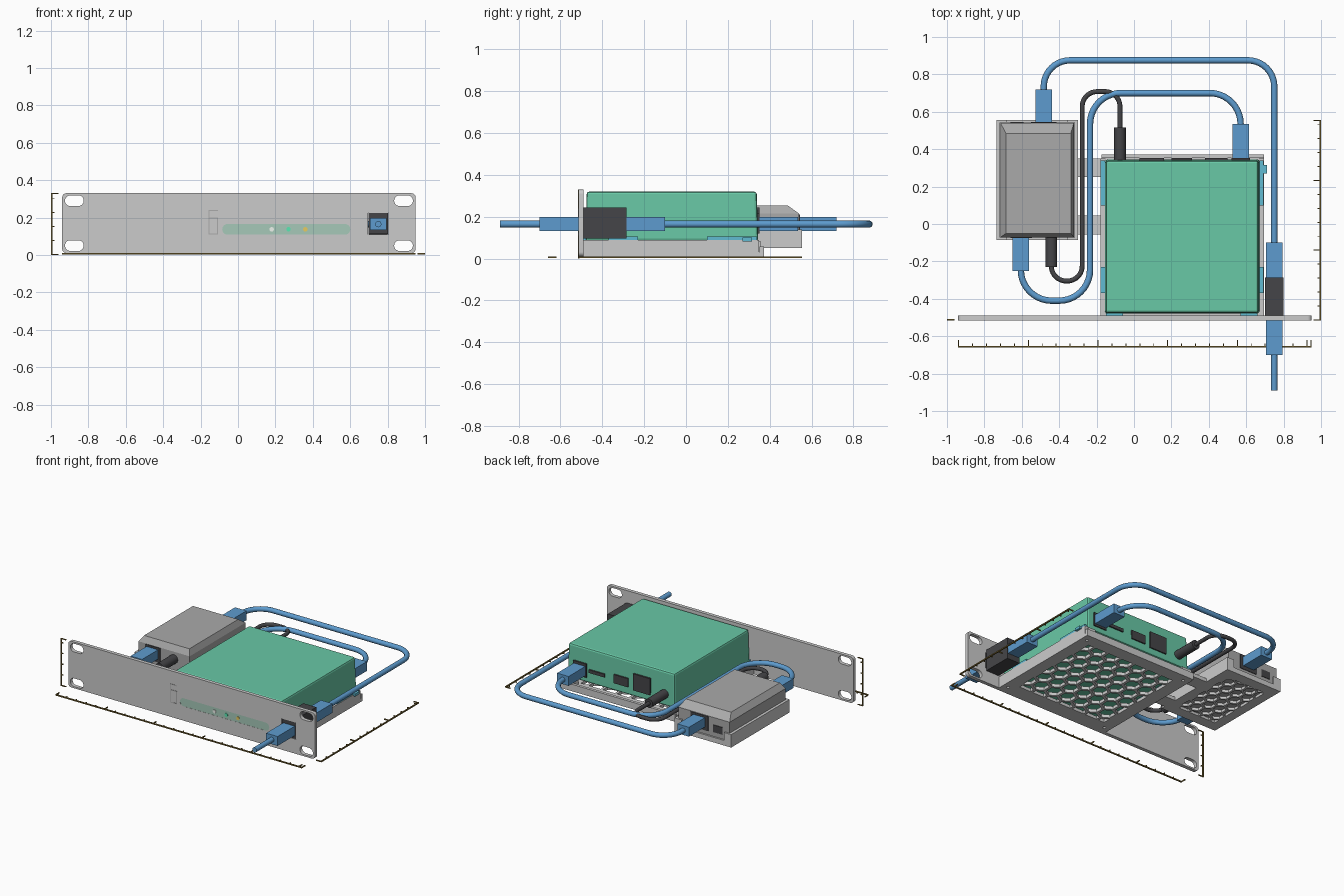
import bpy, bmesh
from math import pi, sin, cos, radians
from mathutils import Vector

if "Cube" in bpy.data.objects:
    bpy.data.objects.remove(bpy.data.objects["Cube"])


def mat(name, r, g, b):
    m = bpy.data.materials.new(name)
    m.diffuse_color = (r, g, b, 1)
    m.use_nodes = True
    m.node_tree.nodes["Principled BSDF"].inputs["Base Color"].default_value = m.diffuse_color
    return m


GREEN = mat("green", 0.14, 0.58, 0.38)
BLUE = mat("blue", 0.11, 0.33, 0.62)
BLACK = mat("black", 0.06, 0.06, 0.065)
GREY = mat("mid_grey", 0.4, 0.4, 0.4)
CYAN = mat("cyan", 0.12, 0.5, 0.65)
BROWN = mat("brown", 0.19, 0.13, 0.03)
PALE = mat("pale_green", 0.38, 0.58, 0.48)
WHITE = mat("white", 0.85, 0.9, 0.85)
LIME = mat("led_green", 0.1, 0.8, 0.45)
YELLOW = mat("led_yellow", 0.8, 0.6, 0.12)


def add(name, bm, m=None):
    me = bpy.data.meshes.new(name)
    bmesh.ops.recalc_face_normals(bm, faces=bm.faces)
    bm.to_mesh(me)
    bm.free()
    ob = bpy.data.objects.new(name, me)
    bpy.context.collection.objects.link(ob)
    if m:
        me.materials.append(m)
    return ob


def boxes(name, ranges, m=None, bevel=0):
    """Boxes given as (x0, x1, y0, y1, z0, z1), joined in one object."""
    bm = bmesh.new()
    for x0, x1, y0, y1, z0, z1 in ranges:
        vs = bmesh.ops.create_cube(bm, size=1)["verts"]
        for v in vs:
            v.co = ((x0 + x1) / 2 + v.co.x * (x1 - x0), (y0 + y1) / 2 + v.co.y * (y1 - y0),
                    (z0 + z1) / 2 + v.co.z * (z1 - z0))
    ob = add(name, bm, m)
    if bevel:
        b = ob.modifiers.new("bevel", "BEVEL")
        b.width, b.segments = bevel, 2
    return ob


def loft(name, rects, m=None):
    """Stack of rectangles (x0, x1, y0, y1, z) skinned into a solid."""
    bm = bmesh.new()
    rings = [[bm.verts.new(p) for p in ((a, c, z), (b, c, z), (b, d, z), (a, d, z))]
             for a, b, c, d, z in rects]
    for r, s in zip(rings, rings[1:]):
        for i in range(4):
            bm.faces.new((r[i], r[(i + 1) % 4], s[(i + 1) % 4], s[i]))
    bm.faces.new(rings[0])
    bm.faces.new(rings[-1])
    return add(name, bm, m)


def curve(name, loops, m, flat, closed, **settings):
    cu = bpy.data.curves.new(name, "CURVE")
    cu.dimensions = "2D" if flat else "3D"
    cu.fill_mode = "BOTH" if flat else "FULL"
    for k, v in settings.items():
        setattr(cu, k, v)
    for pts in loops:
        s = cu.splines.new("POLY")
        s.points.add(len(pts) - 1)
        for p, q in zip(s.points, pts):
            p.co = (q[0], q[1], q[2] if len(q) > 2 else 0, 1)
        s.use_cyclic_u = closed
    if m:
        cu.materials.append(m)
    ob = bpy.data.objects.new(name, cu)
    bpy.context.collection.objects.link(ob)
    bpy.ops.object.select_all(action="DESELECT")
    ob.select_set(True)
    bpy.context.view_layer.objects.active = ob
    bpy.ops.object.convert(target="MESH")
    ob = bpy.context.object
    bpy.ops.object.shade_smooth_by_angle(angle=radians(35))
    return ob


def plate(name, outer, holes, thick, loc, upright=False, m=None):
    ob = curve(name, [outer] + holes, m, True, True, extrude=thick / 2)
    ob.location = loc
    if upright:
        ob.rotation_euler.x = pi / 2
    return ob


def rrect(cx, cy, w, h, r, n=6):
    return [(cx + sx * (w / 2 - r) + r * cos(a0 + pi / 2 * i / n),
             cy + sy * (h / 2 - r) + r * sin(a0 + pi / 2 * i / n))
            for sx, sy, a0 in ((1, 1, 0), (-1, 1, pi / 2), (-1, -1, pi), (1, -1, 1.5 * pi))
            for i in range(n + 1)]


def honeycomb(x0, x1, y0, y1, pitch, r):
    """Hexagon holes trimmed to a rectangle."""
    holes, row, y = [], 0, y0
    while y < y1 + r:
        x = x0 + (row % 2) * pitch / 2
        while x < x1 + r:
            pts = []
            for i in range(6):
                a = pi / 6 + i * pi / 3
                p = (min(max(x + r * cos(a), x0), x1), min(max(y + r * sin(a), y0), y1))
                if not any(abs(p[0] - q[0]) + abs(p[1] - q[1]) < 1e-4 for q in pts):
                    pts.append(p)
            area = sum(p[0] * q[1] - q[0] * p[1] for p, q in zip(pts, pts[1:] + pts[:1])) / 2
            if area > 0.0004:
                holes.append(pts)
            x += pitch
        y += pitch * 0.866
        row += 1
    return holes


def cable(name, corners, fillet, radius, m, z=0.165):
    c = [Vector((x, y, z)) for x, y in corners]
    pts = [c[0]]
    for a, p, b in zip(c, c[1:], c[2:]):
        d1, d2 = (p - a).normalized(), (b - p).normalized()
        o = p - d1 * fillet + d2 * fillet
        pts += [o + fillet * (d1 * sin(t) - d2 * cos(t)) for t in (pi / 2 * i / 10 for i in range(11))]
    pts.append(c[-1])
    return curve(name, [pts], m, False, False, bevel_depth=radius, bevel_resolution=4, use_fill_caps=True)


# Front rack panel with screw slots, connector opening and light slot
light = rrect(0.258, 0.137, 0.685, 0.056, 0.028)
slots = [rrect(x, z, 0.1, 0.057, 0.028) for x in (-0.875, 0.885) for z in (0.05, 0.29)]
jack = rrect(0.75, 0.168, 0.11, 0.115, 0.001, 1)
plate("front_panel", rrect(0.005, 0.17, 1.89, 0.32, 0.022), slots + [jack, light], 0.025,
      (0, -0.5025, 0), True)
plate("light_bar", light, [], 0.023, (0, -0.5025, 0), True, PALE)
for x, m in ((0.18, WHITE), (0.27, LIME), (0.36, YELLOW)):
    plate("status_light", rrect(x, 0.137, 0.024, 0.024, 0.012), [], 0.008, (0, -0.513, 0), True, m)
# Hook-shaped groove mark on the panel
boxes("panel_mark", [(x0, x1, -0.5165, -0.514, z0, z1) for x0, x1, z0, z1 in (
    (-0.157, -0.152, 0.11, 0.24), (-0.157, -0.107, 0.235, 0.24), (-0.112, -0.107, 0.11, 0.2),
    (-0.157, -0.107, 0.11, 0.115), (-0.157, -0.107, 0.195, 0.2))], GREY)

# Main tray: honeycomb floor, side rails, low back lip
screws = [rrect(x, y, 0.02, 0.02, 0.01, 3) for x in (-0.135, 0.655) for y in (-0.45, 0.32)]
plate("main_tray_floor", rrect(0.26, -0.06, 0.87, 0.86, 0.005, 1),
      honeycomb(-0.09, 0.61, -0.4, 0.28, 0.108, 0.052) + screws, 0.022, (0, 0, 0.021))
boxes("main_tray_rails", [(-0.178, -0.155, -0.49, 0.35, 0.01, 0.09), (0.672, 0.695, -0.49, 0.35, 0.01, 0.09),
                          (-0.175, 0.695, 0.352, 0.372, 0.01, 0.058),
                          (-0.155, -0.1, 0.3, 0.355, 0.03, 0.085), (0.615, 0.672, 0.3, 0.355, 0.03, 0.085),
                          (-0.155, -0.1, -0.49, -0.43, 0.03, 0.085), (0.615, 0.672, -0.49, -0.43, 0.03, 0.085)])
# Cyan retaining clips
clips = [(0.71, 0.688, 0.27, 0.315, 0.082, 0.1), (-0.15, -0.06, -0.49, -0.478, 0.085, 0.105),
         (0.57, 0.66, -0.49, -0.478, 0.085, 0.105)]
for x0, x1 in ((-0.18, -0.155), (0.67, 0.692)):
    clips += [(x0, x1, 0.1, 0.34, 0.088, 0.106), (x0, x1, -0.37, -0.23, 0.088, 0.106)]
boxes("tray_clips", [(min(c[:2]), max(c[:2])) + c[2:] for c in clips], CYAN)

# Green unit and its rear ports
ob = loft("green_unit", [(-0.155, 0.67, -0.48, 0.345, 0.085), (-0.15, 0.665, -0.475, 0.338, 0.32)], GREEN)
b = ob.modifiers.new("bevel", "BEVEL")
b.width, b.segments = 0.012, 2
boxes("green_unit_ports", [(0.03, 0.16, 0.32, 0.352, 0.13, 0.245), (0.2, 0.31, 0.32, 0.352, 0.14, 0.2),
                           (0.38, 0.5, 0.32, 0.352, 0.16, 0.182), (0.52, 0.62, 0.32, 0.352, 0.12, 0.215)], BLACK)

# Small side tray with honeycomb floor, walls and bridge tabs
plate("side_tray_floor", rrect(-0.5175, 0.235, 0.435, 0.64, 0.005, 1),
      honeycomb(-0.67, -0.365, -0.01, 0.48, 0.085, 0.041), 0.018, (0, 0, 0.059))
boxes("side_tray_walls", [(-0.735, -0.716, -0.085, 0.555, 0.05, 0.14), (-0.319, -0.3, -0.085, 0.555, 0.05, 0.14),
                          (-0.735, -0.3, 0.543, 0.555, 0.05, 0.085), (-0.735, -0.3, -0.085, -0.073, 0.05, 0.085),
                          (-0.735, -0.68, 0.543, 0.555, 0.05, 0.14), (-0.355, -0.3, 0.543, 0.555, 0.05, 0.14),
                          (-0.735, -0.68, -0.085, -0.073, 0.05, 0.14), (-0.355, -0.3, -0.085, -0.073, 0.05, 0.14)])
boxes("tray_bridges", [(-0.31, -0.17, 0.25, 0.35, 0.05, 0.075), (-0.31, -0.17, -0.055, 0.045, 0.05, 0.075)])

# Grey converter box and ports
loft("converter_box", [(-0.714, -0.321, -0.071, 0.541, 0.068), (-0.714, -0.321, -0.071, 0.541, 0.215),
                       (-0.685, -0.338, -0.05, 0.485, 0.255)], GREY)
boxes("converter_ports", [(-0.55, -0.415, 0.53, 0.545, 0.11, 0.212), (-0.66, -0.59, 0.53, 0.545, 0.115, 0.165),
                          (-0.66, -0.545, -0.075, -0.06, 0.11, 0.212)], BLACK)

# Coupler in the panel, network plugs and cables
boxes("panel_coupler", [(0.7, 0.8, -0.495, -0.285, 0.095, 0.245), (0.697, 0.803, -0.512, -0.49, 0.112, 0.224)], BLACK)
for n, x, y0, y1 in (("front", 0.75, -0.7, -0.5), ("coupler_back", 0.75, -0.29, -0.1),
                     ("unit", 0.57, 0.34, 0.535), ("converter_back", -0.4825, 0.535, 0.72),
                     ("converter_front", -0.605, -0.25, -0.065)):
    boxes(n + "_plug", [(x - 0.044, x + 0.044, y0, y1, 0.133, 0.198)], BLUE)
cable("front_cable", [(0.75, -0.89), (0.75, -0.69)], 0.1, 0.017, BLUE)
cable("outer_cable", [(0.75, -0.12), (0.75, 0.875), (-0.4825, 0.875), (-0.4825, 0.7)], 0.14, 0.017, BLUE)
cable("inner_cable", [(0.57, 0.52), (0.57, 0.7), (-0.235, 0.7), (-0.235, -0.41), (-0.605, -0.41),
                      (-0.605, -0.22)], 0.165, 0.017, BLUE)
cable("power_cable", [(-0.075, 0.5), (-0.075, 0.708), (-0.277, 0.708), (-0.277, -0.305), (-0.442, -0.305),
                      (-0.442, -0.2)], 0.08, 0.013, BLACK)
cable("unit_power_plug", [(-0.075, 0.34), (-0.075, 0.515)], 0.1, 0.031, BLACK)
cable("converter_power_plug", [(-0.442, -0.23), (-0.442, -0.065)], 0.1, 0.031, BLACK)


# Measuring rulers: long, short and end ticks
def ruler(name, start, along, side, thick, length, step=0.0745):
    s, a, t, n = Vector(start), Vector(along), Vector(side), Vector(thick)
    rng = [(0, length, 0.008)]
    k = 0
    while k * step < length:
        rng.append((k * step, k * step + 0.005, 0.04 if k % 5 == 0 else 0.02))
        k += 1
    rng.append((length - 0.005, length, 0.04))
    out = []
    for u0, u1, w in rng:
        p, q = s + a * u0, s + a * u1 + t * w + n
        out.append(tuple(f(p[i], q[i]) for i in range(3) for f in (min, max)))
    boxes(name, out, BROWN)


ruler("width_ruler", (-0.94, -0.659, 0.003), (1, 0, 0), (0, 1, 0), (0, 0, 0.008), 1.89)
ruler("depth_ruler", (1.0, -0.515, 0.003), (0, 1, 0), (-1, 0, 0), (0, 0, 0.008), 1.07)
ruler("height_ruler", (-1.0, -0.517, 0.0), (0, 0, 1), (1, 0, 0), (0, 0.008, 0), 0.33)
